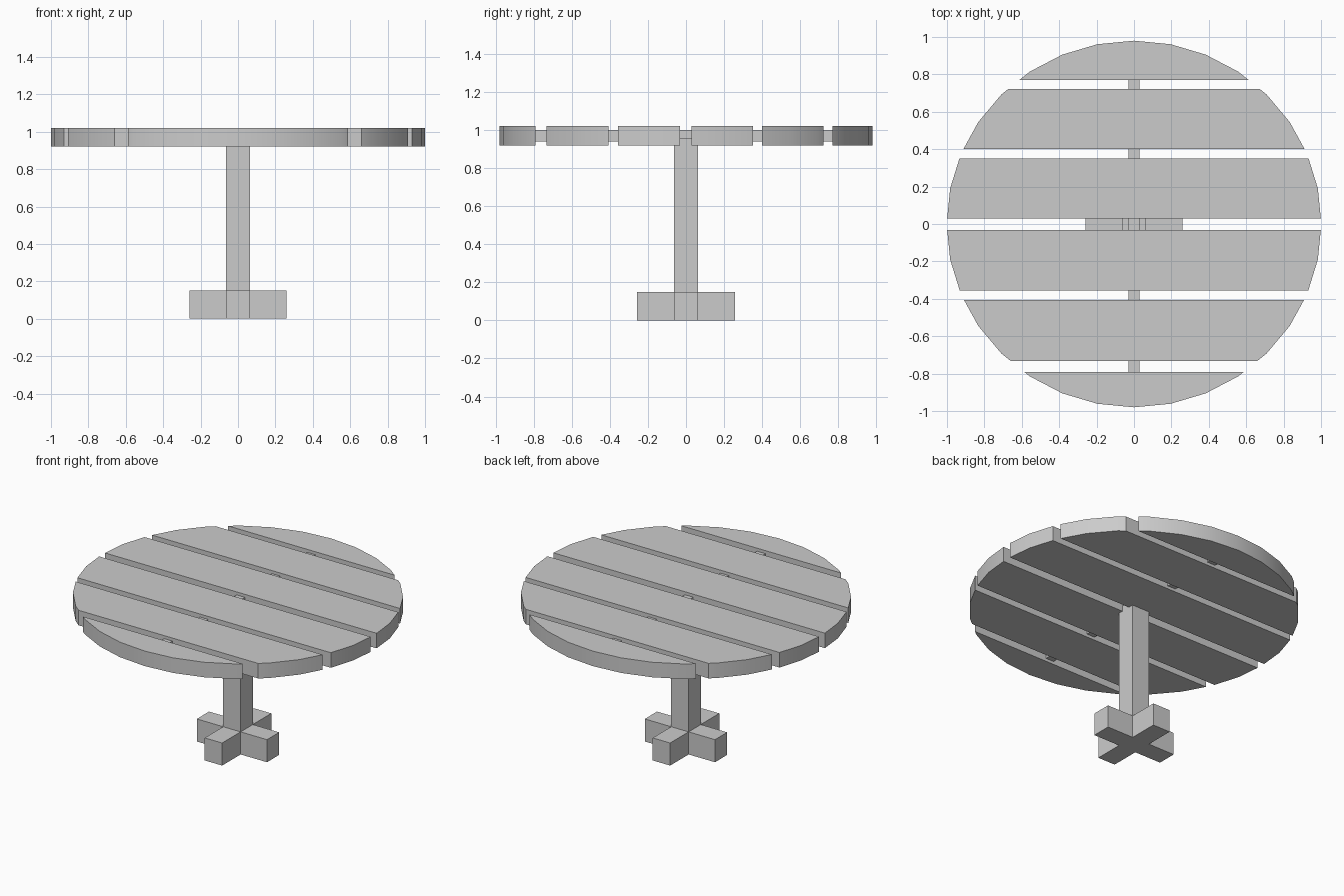
import bpy, bmesh
from math import radians

if "Cube" in bpy.data.objects:
    bpy.data.objects.remove(bpy.data.objects["Cube"])


def finish(bm, name):
    bmesh.ops.recalc_face_normals(bm, faces=bm.faces)
    mesh = bpy.data.meshes.new(name)
    bm.to_mesh(mesh)
    bm.free()
    obj = bpy.data.objects.new(name, mesh)
    bpy.context.collection.objects.link(obj)
    return obj


def prism(name, points, z0, z1, y_range=None):
    """Extrude an outline upwards, optionally cut to a strip in y."""
    bm = bmesh.new()
    bm.faces.new([bm.verts.new((x, y, z0)) for x, y in points])
    if y_range:
        for y, side in zip(y_range, (-1, 1)):
            bmesh.ops.bisect_plane(bm, geom=bm.verts[:] + bm.edges[:] + bm.faces[:],
                                   plane_co=(0, y, 0), plane_no=(0, side, 0),
                                   clear_outer=True)
    ext = bmesh.ops.extrude_face_region(bm, geom=bm.faces[:], use_keep_orig=True)
    verts = [g for g in ext["geom"] if isinstance(g, bmesh.types.BMVert)]
    bmesh.ops.translate(bm, verts=verts, vec=(0, 0, z1 - z0))
    return finish(bm, name)


def rect(hx, hy):
    return [(-hx, -hy), (hx, -hy), (hx, hy), (-hx, hy)]


# Round tabletop outline, slightly narrower in y, sliced into planks
circle = bmesh.new()
bmesh.ops.create_circle(circle, segments=32, radius=1)
outline = [(v.co.x * 1.002, v.co.y * 0.98) for v in circle.verts]
circle.free()

strips = [(-1, -0.79), (-0.732, -0.407), (-0.356, -0.032),
          (0.029, 0.351), (0.40, 0.723), (0.77, 1)]
for i, strip in enumerate(strips):
    plank = prism(f"tabletop_plank_{i + 1}", outline, 0.92, 1.02, strip)
    bpy.ops.object.select_all(action='DESELECT')
    plank.select_set(True)
    bpy.context.view_layer.objects.active = plank
    bpy.ops.object.shade_smooth_by_angle(angle=radians(30))

# Bar that joins the planks
prism("plank_crossbar", rect(0.03, 0.85), 0.94, 1.0)

# Central post
W = 0.064
prism("post", rect(W, W), 0.15, 0.957)

# Cross-shaped foot
L = 0.258
arm = [(W, -W), (L, -W), (L, W)]
cross = []
for _ in range(4):
    cross += arm
    arm = [(-y, x) for x, y in arm]
prism("cross_foot", cross, 0.0, 0.15)
